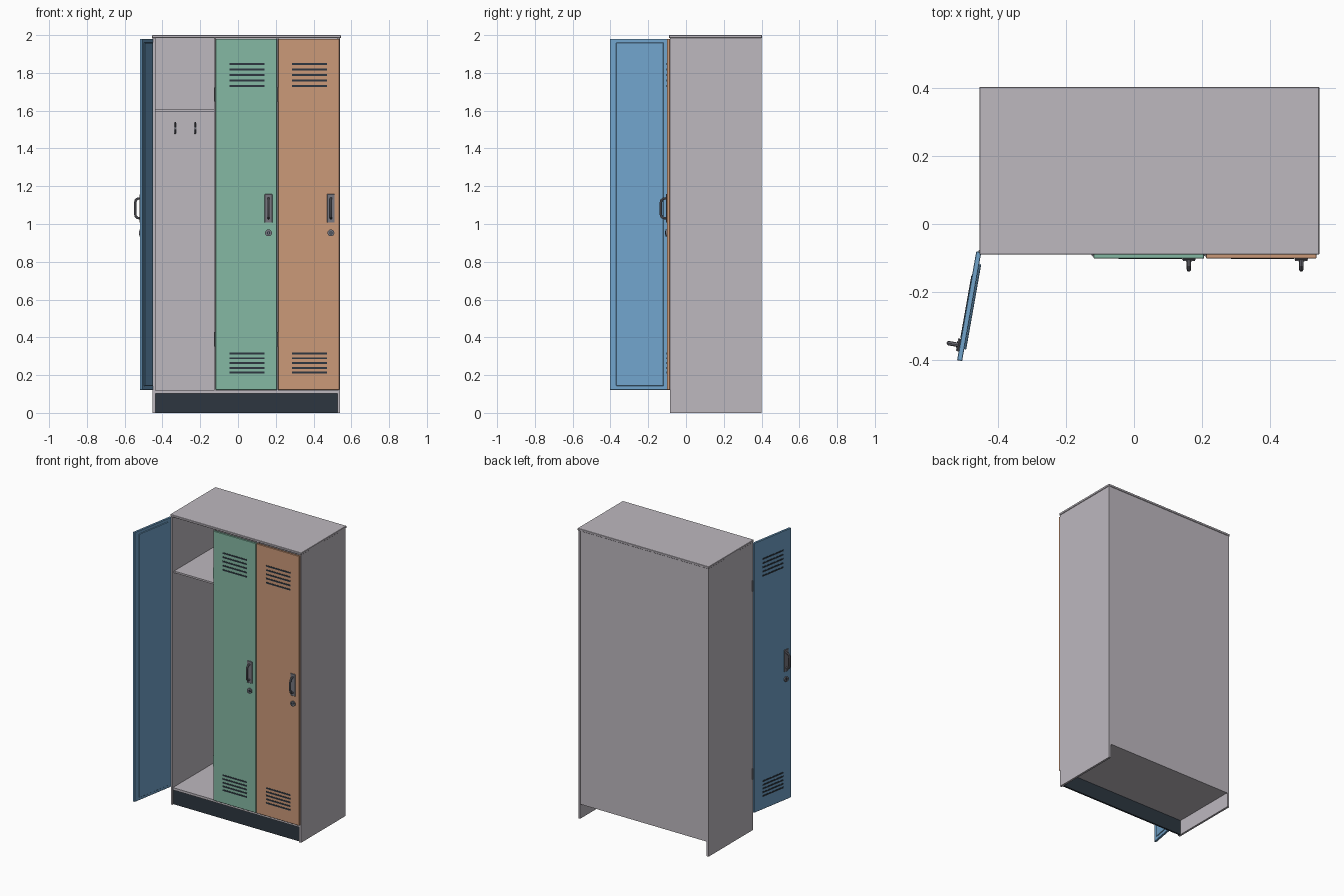
import bpy
import bmesh
import math
from mathutils import Matrix, Vector

if "Cube" in bpy.data.objects:
    bpy.data.objects.remove(bpy.data.objects["Cube"], do_unlink=True)


def material(name, r, g, b):
    m = bpy.data.materials.new(name)
    m.use_nodes = True
    m.diffuse_color = (r, g, b, 1)
    m.node_tree.nodes["Principled BSDF"].inputs["Base Color"].default_value = (r, g, b, 1)
    return m


grey = material("light_grey_steel", 0.51, 0.48, 0.52)
blue = material("blue_paint", 0.165, 0.37, 0.60)
green = material("green_paint", 0.235, 0.485, 0.37)
orange = material("orange_paint", 0.60, 0.32, 0.19)
dark = material("dark_slate", 0.026, 0.037, 0.051)
metal = material("handle_metal", 0.18, 0.18, 0.21)
IDENTITY = Matrix.Identity(4)


def finish(name, bm, mat, place):
    mesh = bpy.data.meshes.new(name)
    bm.to_mesh(mesh)
    bm.free()
    mesh.materials.append(mat)
    ob = bpy.data.objects.new(name, mesh)
    ob.matrix_world = place
    bpy.context.collection.objects.link(ob)
    return ob


def box(name, x, y, z, mat, place=IDENTITY, bevel=0):
    """Box between the (low, high) pairs x, y and z."""
    bm = bmesh.new()
    bmesh.ops.create_cube(bm, size=1)
    for v in bm.verts:
        v.co = [(a + b) / 2 + c * (b - a) for (a, b), c in zip((x, y, z), v.co)]
    if bevel:
        bmesh.ops.bevel(bm, geom=bm.edges[:], offset=bevel, segments=1, affect="EDGES")
    return finish(name, bm, mat, place)


def smooth(ob):
    bpy.ops.object.select_all(action="DESELECT")
    ob.select_set(True)
    bpy.context.view_layer.objects.active = ob
    bpy.ops.object.shade_smooth_by_angle()


def cylinder(name, centre, radius, depth, mat, place=IDENTITY, along_y=False):
    bm = bmesh.new()
    turn = Matrix.Rotation(math.pi / 2, 4, "X") if along_y else IDENTITY
    bmesh.ops.create_cone(bm, cap_ends=True, segments=20, radius1=radius, radius2=radius,
                          depth=depth, matrix=Matrix.Translation(centre) @ turn)
    ob = finish(name, bm, mat, place)
    smooth(ob)


def rod(name, points, radius, mat, place=IDENTITY):
    """Round bar following a path, turned into a mesh."""
    curve = bpy.data.curves.new(name, "CURVE")
    curve.dimensions = "3D"
    curve.bevel_depth = radius
    curve.bevel_resolution = 2
    curve.use_fill_caps = True
    spline = curve.splines.new("POLY")
    spline.points.add(len(points) - 1)
    for p, co in zip(spline.points, points):
        p.co = (*co, 1)
    curve.materials.append(mat)
    ob = bpy.data.objects.new(name, curve)
    ob.matrix_world = place
    bpy.context.collection.objects.link(ob)
    bpy.ops.object.select_all(action="DESELECT")
    ob.select_set(True)
    bpy.context.view_layer.objects.active = ob
    bpy.ops.object.convert(target="MESH")
    smooth(ob)


# Cabinet shell
LEFT, RIGHT, FRONT, BACK = -0.452, 0.541, -0.086, 0.4
WALL = 0.014
inside = (LEFT + WALL, RIGHT - WALL)
box("top_panel", (-0.455, 0.545), (-0.09, 0.403), (1.985, 2.0), grey, bevel=0.002)
box("right_side_panel", (LEFT, LEFT + WALL), (FRONT, BACK), (0, 1.985), grey)
box("left_side_panel", (RIGHT - WALL, RIGHT), (FRONT, BACK), (0, 1.985), grey)
box("back_panel", inside, (BACK - 0.01, BACK - 0.001), (0.1, 1.985), grey)
box("floor_panel", inside, (FRONT + 0.002, BACK - 0.01), (0.102, 0.118), grey)
box("plinth", inside, (-0.075, -0.063), (0, 0.102), dark)

# Partitions, shelves and coat hooks
PITCH, WIDTH = 0.3305, 0.325
dividers = [-0.1215, 0.209]
for i, x in enumerate(dividers):
    box(f"partition_{i + 1}", (x - 0.005, x + 0.005), (FRONT + 0.002, BACK - 0.01),
        (0.118, 1.985), grey)
edges = [inside[0]] + dividers + [inside[1]]
for i in range(3):
    a, b = edges[i], edges[i + 1]
    box(f"hat_shelf_{i + 1}", (a, b), (-0.07, BACK - 0.01), (1.594, 1.606), grey)
    for side in (-1, 1):
        x = (a + b) / 2 + side * 0.053
        y = BACK - 0.01
        box("hook_plate", (x - 0.006, x + 0.006), (y - 0.004, y), (1.48, 1.535), metal)
        rod("coat_hook", [(x, y, 1.525), (x, y - 0.03, 1.515), (x, y - 0.035, 1.54)],
            0.004, metal)
        rod("coat_hook_lower", [(x, y, 1.50), (x, y - 0.015, 1.48), (x, y - 0.028, 1.485),
                                (x, y - 0.032, 1.50)], 0.004, metal)


# Door in its own frame: hinge edge at x = 0, outer face towards -y
def door(name, mat, place):
    t = 0.015
    box(name, (0, WIDTH), (-t, 0), (0.122, 1.98), mat, place, bevel=0.0015)
    box(name + "_inner_panel", (0.035, 0.29), (0, 0.006), (0.142, 1.96), mat, place, bevel=0.002)
    for top, step in ((1.847, 0.029), (0.315, 0.0255)):
        for i in range(5):
            z = top - i * step
            box(name + "_vent_slot", (0.073, 0.259), (-t - 0.002, -t + 0.002),
                (z - 0.005, z + 0.005), dark, place)
    x = 0.28
    box(name + "_handle_plate", (x - 0.02, x + 0.02), (-t - 0.005, -t), (1.007, 1.159),
        metal, place, bevel=0.002)
    profile = [(0, 1.03), (0.02, 1.032), (0.029, 1.04), (0.033, 1.055)]
    arc = [(x, -t - d, z) for d, z in profile]
    arc += [(x, -t - d, 2.166 - z) for d, z in reversed(profile)]
    rod(name + "_handle", arc, 0.0065, metal, place)
    cylinder(name + "_lock", (x, -t - 0.004, 0.953), 0.018, 0.008, metal, place, True)
    cylinder(name + "_lock_core", (x, -t - 0.007, 0.953), 0.009, 0.006, dark, place, True)
    box(name + "_keyhole", (x - 0.002, x + 0.002), (-t - 0.0105, -t - 0.009),
        (0.947, 0.959), metal, place)
    for z in (0.39, 1.685):
        cylinder(name + "_hinge", (-0.002, -0.004, z), 0.005, 0.075, metal, place)


hinge_x = LEFT + 0.003
swing = Matrix.Rotation(math.radians(-100), 4, "Z")
door("open_door", blue, Matrix.Translation(Vector((hinge_x, -0.083, 0))) @ swing)
door("middle_door", green, Matrix.Translation(Vector((hinge_x + PITCH, FRONT, 0))))
door("left_door", orange, Matrix.Translation(Vector((hinge_x + 2 * PITCH, FRONT, 0))))
